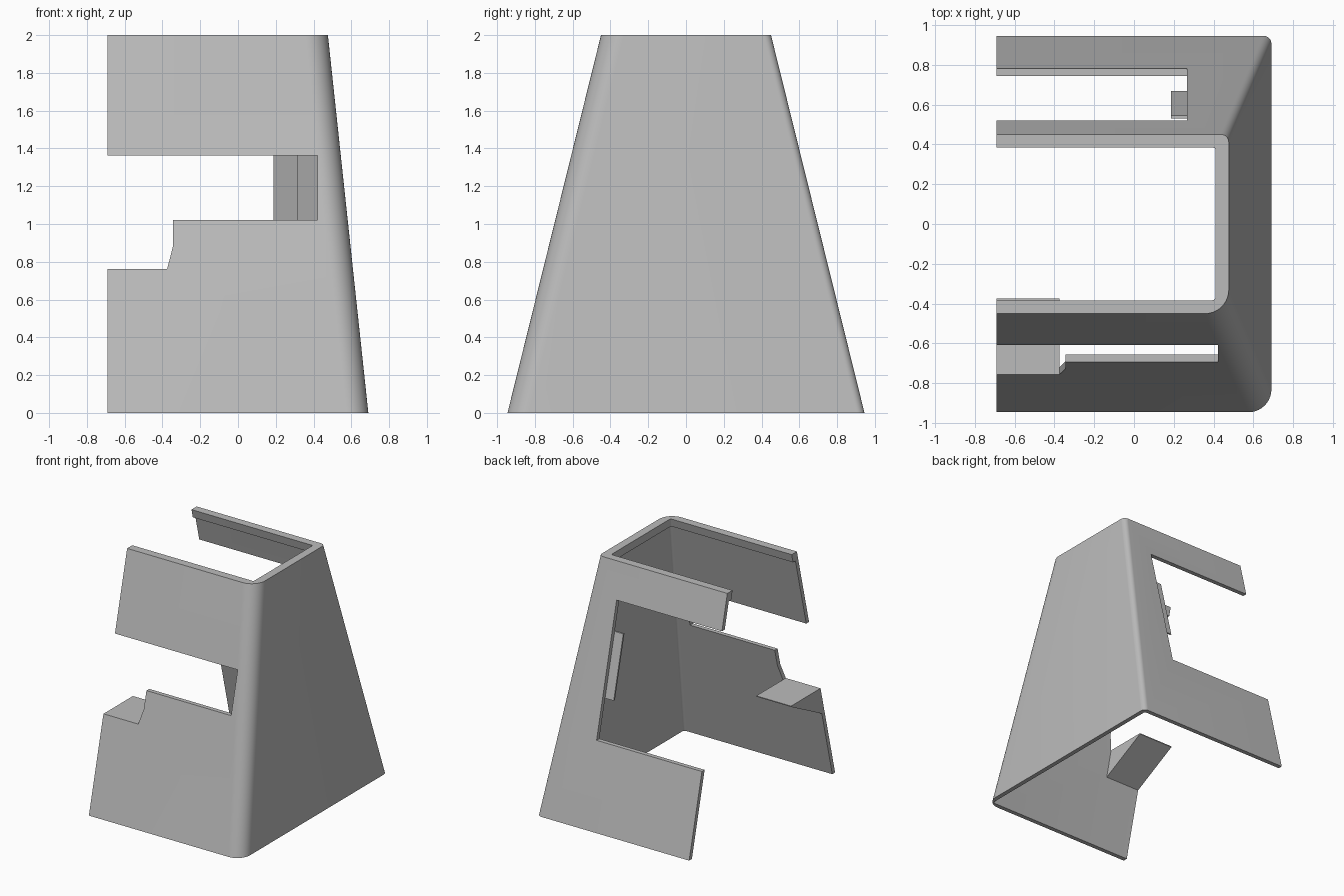
import bpy
import bmesh
from math import sin, cos, pi

old = bpy.data.objects.get("Cube")
if old:
    bpy.data.objects.remove(old, do_unlink=True)

grey = bpy.data.materials.new("light_grey")
grey.use_nodes = True
colour = (0.5, 0.5, 0.5, 1)
grey.diffuse_color = colour
grey.node_tree.nodes["Principled BSDF"].inputs["Base Color"].default_value = colour

LEFT, HEIGHT = -0.69, 2.0
WALL, LIP, LIP_Z = 0.036, 0.067, 1.93
SEG = 10


def half_depth(z):
    return 0.945 - 0.2475 * z


def side_x(z):
    return 0.69 - 0.107 * z


def finish(name, bm):
    bmesh.ops.recalc_face_normals(bm, faces=bm.faces)
    mesh = bpy.data.meshes.new(name)
    bm.to_mesh(mesh)
    bm.free()
    mesh.materials.append(grey)
    obj = bpy.data.objects.new(name, mesh)
    bpy.context.collection.objects.link(obj)
    return obj


def prism(name, profile, axis, a, b):
    """Extrude a 2D profile (other axis, z) along x or y from a to b."""
    bm = bmesh.new()
    ends = []
    for d in (a, b):
        ends.append([bm.verts.new((d, p, z) if axis == "x" else (p, d, z)) for p, z in profile])
        bm.faces.new(ends[-1])
    n = len(profile)
    for i in range(n):
        j = (i + 1) % n
        bm.faces.new((ends[0][i], ends[0][j], ends[1][j], ends[1][i]))
    return finish(name, bm)


def u_path(z, inset, r_front, r_back):
    """Plan outline: front wall, rounded corners, side wall, back wall."""
    x, y = side_x(z) - inset, half_depth(z) - inset
    pts = [(LEFT, -y, z)]
    for r, sign, start in ((r_front, -1, -pi / 2), (r_back, 1, 0)):
        for i in range(SEG + 1):
            a = start + i / SEG * pi / 2
            pts.append((x - r + r * cos(a), sign * (y - r) + r * sin(a), z))
    pts.append((LEFT, y, z))
    return pts


# Tapered three-sided shell with an inner lip round the top
loops = [
    u_path(0, 0, 0.115, 0.04),
    u_path(HEIGHT, 0, 0.12, 0.04),
    u_path(HEIGHT, LIP, 0.015, 0.01),
    u_path(LIP_Z, LIP, 0.015, 0.01),
    u_path(LIP_Z, WALL, 0.02, 0.01),
    u_path(0, WALL, 0.02, 0.01),
]
bm = bmesh.new()
stations = [[bm.verts.new(p) for p in section] for section in zip(*loops)]
n = len(loops)
for s, t in zip(stations, stations[1:]):
    for i in range(n):
        j = (i + 1) % n
        bm.faces.new((s[i], s[j], t[j], t[i]))
bm.faces.new(stations[0])
bm.faces.new(stations[-1])
shell = finish("tapered_shell", bm)

# Openings through the front and back walls
front_cut = prism("front_opening_cutter", [
    (-1, 0.762), (-0.375, 0.762), (-0.345, 0.88), (-0.345, 1.02),
    (0.422, 1.02), (0.422, 1.363), (-1, 1.363)], "y", -1.2, -0.2)
back_cut = prism("back_opening_cutter", [
    (-1, 0.667), (0.265, 0.667), (0.265, 1.717), (-1, 1.717)], "y", 0.2, 1.2)
bpy.context.view_layer.objects.active = shell
for cutter in (front_cut, back_cut):
    cutter.hide_render = True
    mod = shell.modifiers.new("opening", "BOOLEAN")
    mod.operation = "DIFFERENCE"
    mod.solver = "EXACT"
    mod.object = cutter
    bpy.ops.object.modifier_apply(modifier=mod.name)
    bpy.data.objects.remove(cutter, do_unlink=True)

bpy.ops.object.select_all(action="DESELECT")
shell.select_set(True)
bpy.ops.object.shade_smooth_by_angle()


def inner_y(z):
    return half_depth(z) - WALL


# Wedge shelf inside the front wall
prism("wedge_shelf", [
    (-inner_y(0.762) - 0.005, 0.762), (-0.375, 0.762), (-0.375, 0.755),
    (-inner_y(0.545) - 0.005, 0.545)], "x", LEFT, -0.375)

# Thin tab on the inside of the back wall, showing in the opening
low, high = 0.97, 1.47
prism("back_tab", [
    (inner_y(low), low), (inner_y(high), high),
    (inner_y(high) - 0.015, high), (inner_y(low) - 0.015, low)], "x", 0.187, 0.315)
